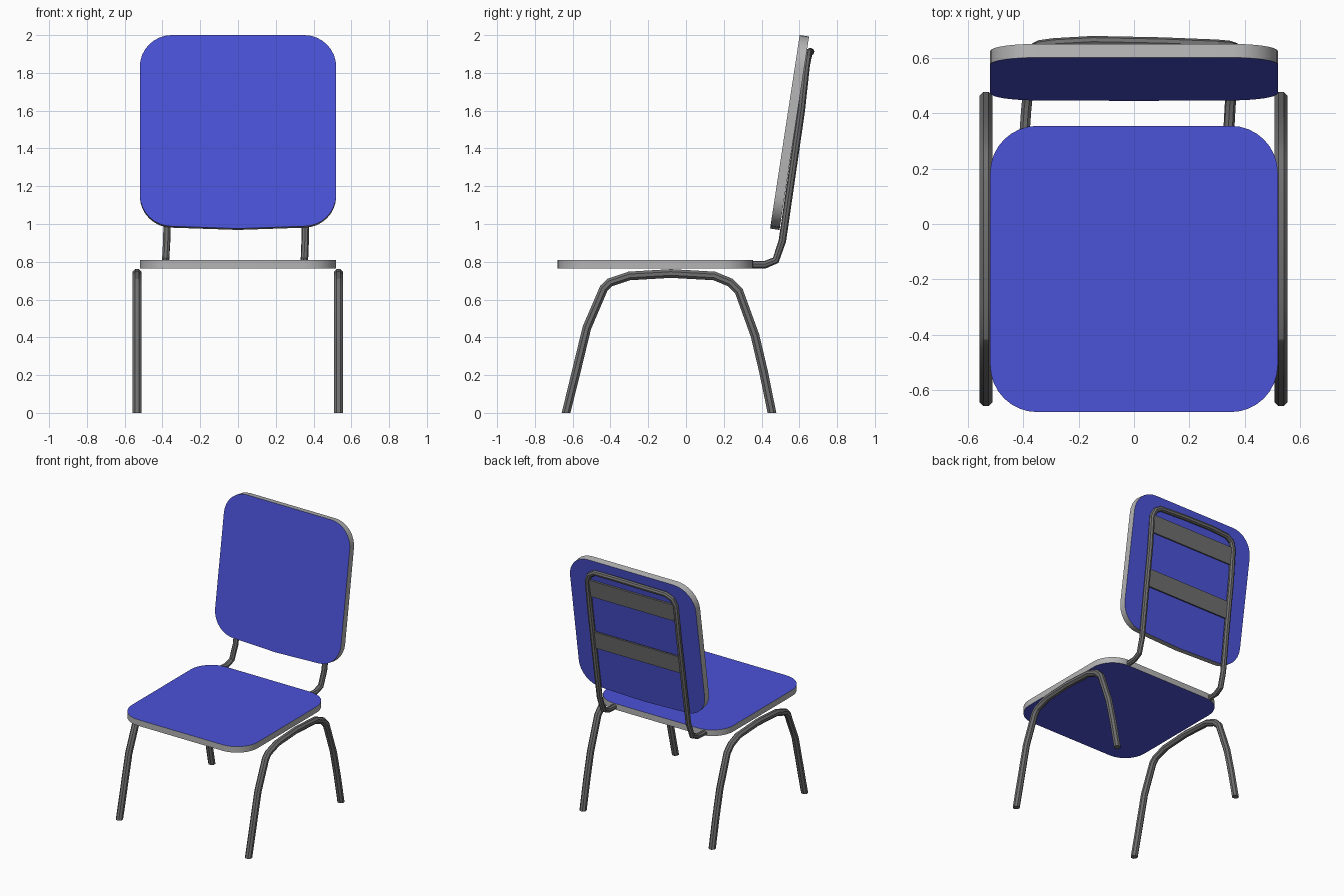
import bpy, bmesh, math
from mathutils import Vector

if "Cube" in bpy.data.objects:
    bpy.data.objects.remove(bpy.data.objects["Cube"])


def material(name, rgb):
    m = bpy.data.materials.new(name)
    m.use_nodes = True
    m.diffuse_color = (*rgb, 1)
    m.node_tree.nodes["Principled BSDF"].inputs["Base Color"].default_value = (*rgb, 1)
    return m


BLUE = material("blue_upholstery", (0.07, 0.085, 0.68))
RIM = material("pale_grey_rim", (0.46, 0.46, 0.46))
METAL = material("dark_grey_metal", (0.16, 0.16, 0.16))


def finish(bm, name, mats):
    bmesh.ops.recalc_face_normals(bm, faces=bm.faces[:])
    mesh = bpy.data.meshes.new(name)
    bm.to_mesh(mesh)
    bm.free()
    for m in mats:
        mesh.materials.append(m)
    ob = bpy.data.objects.new(name, mesh)
    bpy.context.collection.objects.link(ob)
    bpy.ops.object.select_all(action='DESELECT')
    ob.select_set(True)
    bpy.context.view_layer.objects.active = ob
    bpy.ops.object.shade_smooth_by_angle(angle=math.radians(25))
    return ob


def panel(name, origin, up, thick, half, length, radius, sag=0.0):
    """Rounded slab: width along x, length along up, grey edge and blue faces."""
    up = Vector(up).normalized()
    right = Vector((1, 0, 0))
    depth = right.cross(up) * thick
    bm = bmesh.new()
    outline = []
    corners = [(1, 1, 0), (-1, 1, 90), (-1, 0, 180), (1, 0, 270)]
    for sx, top, start in corners:
        cx = sx * (half - radius)
        cv = length - radius if top else radius
        for i in range(9):
            a = math.radians(start + i * 90 / 8)
            outline.append((cx + radius * math.cos(a), cv + radius * math.sin(a)))
        if sx < 0 and not top and sag:
            outline.append((0, -sag))
    verts = [bm.verts.new(Vector(origin) + right * u + up * v) for u, v in outline]
    face = bm.faces.new(verts)
    res = bmesh.ops.extrude_face_region(bm, geom=[face], use_keep_orig=True)
    moved = [v for v in res["geom"] if isinstance(v, bmesh.types.BMVert)]
    bmesh.ops.translate(bm, vec=depth, verts=moved)
    for f in bm.faces:
        f.material_index = 1 if len(f.verts) == 4 else 0
    return finish(bm, name, [BLUE, RIM])


def tube(name, path, radius, end_dir=None, sides=8):
    """Eight-sided pipe along a path; end_dir sets the cut of both ends."""
    pts = [Vector(p) for p in path]
    bm = bmesh.new()
    rings, side = [], None
    for i, p in enumerate(pts):
        a = (p - pts[i - 1]).normalized() if i else Vector()
        b = (pts[i + 1] - p).normalized() if i < len(pts) - 1 else Vector()
        t = (a + b).normalized()
        if end_dir and i in (0, len(pts) - 1):
            t = Vector(end_dir) * (1 if i == 0 else -1)
        if side is None:
            side = Vector((1, 0, 0))
        side = (side - t * side.dot(t)).normalized()
        other = t.cross(side)
        ring = []
        for k in range(sides):
            ang = 2 * math.pi * (k + 0.5) / sides
            ring.append(bm.verts.new(p + radius * (side * math.cos(ang) + other * math.sin(ang))))
        rings.append(ring)
    for r, s in zip(rings, rings[1:]):
        for k in range(sides):
            n = (k + 1) % sides
            bm.faces.new((r[k], r[n], s[n], s[k]))
    bm.faces.new(rings[0])
    bm.faces.new(rings[-1])
    return finish(bm, name, [METAL])


# Seat and backrest slabs
panel("seat", (0, -0.68, 0.765), (0, 1, 0), 0.045, 0.52, 1.035, 0.17)
back = panel("backrest", (0, 0.447, 0.988), (0, 0.153, 1), -0.05, 0.52, 1.024, 0.17, 0.012)

# Side hoops, each forming a front and a rear leg
hoop = [(-0.635, 0), (-0.593, 0.17), (-0.525, 0.45), (-0.435, 0.66), (-0.405, 0.69),
        (-0.3, 0.725), (-0.08, 0.738), (0.15, 0.725), (0.235, 0.69), (0.28, 0.645),
        (0.365, 0.41), (0.41, 0.22), (0.455, 0)]
for side, x in (("left", 0.532), ("right", -0.535)):
    tube(side + "_leg_hoop", [(x, y, z) for y, z in hoop], 0.025, (0, 0, 1))

# Bent pipe frame behind the backrest
rise = [(0.34, 0.785), (0.42, 0.785), (0.475, 0.808), (0.51, 0.91), (0.552, 1.2),
        (0.61, 1.6), (0.635, 1.83)]
lean = [i / (len(rise) - 1) for i in range(len(rise))]
right_rise = [(-0.395 + 0.035 * f, y, z) for f, (y, z) in zip(lean, rise)]
left_rise = [(0.343 + 0.025 * f, y, z) for f, (y, z) in zip(lean, rise)]
top_bar = [(-0.34, 0.645, 1.88), (-0.29, 0.652, 1.907), (-0.15, 0.66, 1.912),
           (0.1, 0.655, 1.912), (0.3, 0.647, 1.907), (0.345, 0.643, 1.88)]
tube("back_frame", right_rise + top_bar + left_rise[::-1], 0.02)

# Flat slats between the uprights
for name, y, z in (("upper_slat", 0.63, 1.775), ("lower_slat", 0.577, 1.37)):
    bm = bmesh.new()
    bmesh.ops.create_cube(bm, size=1)
    bmesh.ops.scale(bm, vec=(0.73, 0.012, 0.13), verts=bm.verts[:])
    slat = finish(bm, name, [METAL])
    slat.location = (0, y, z)
    slat.rotation_euler.x = -0.14
